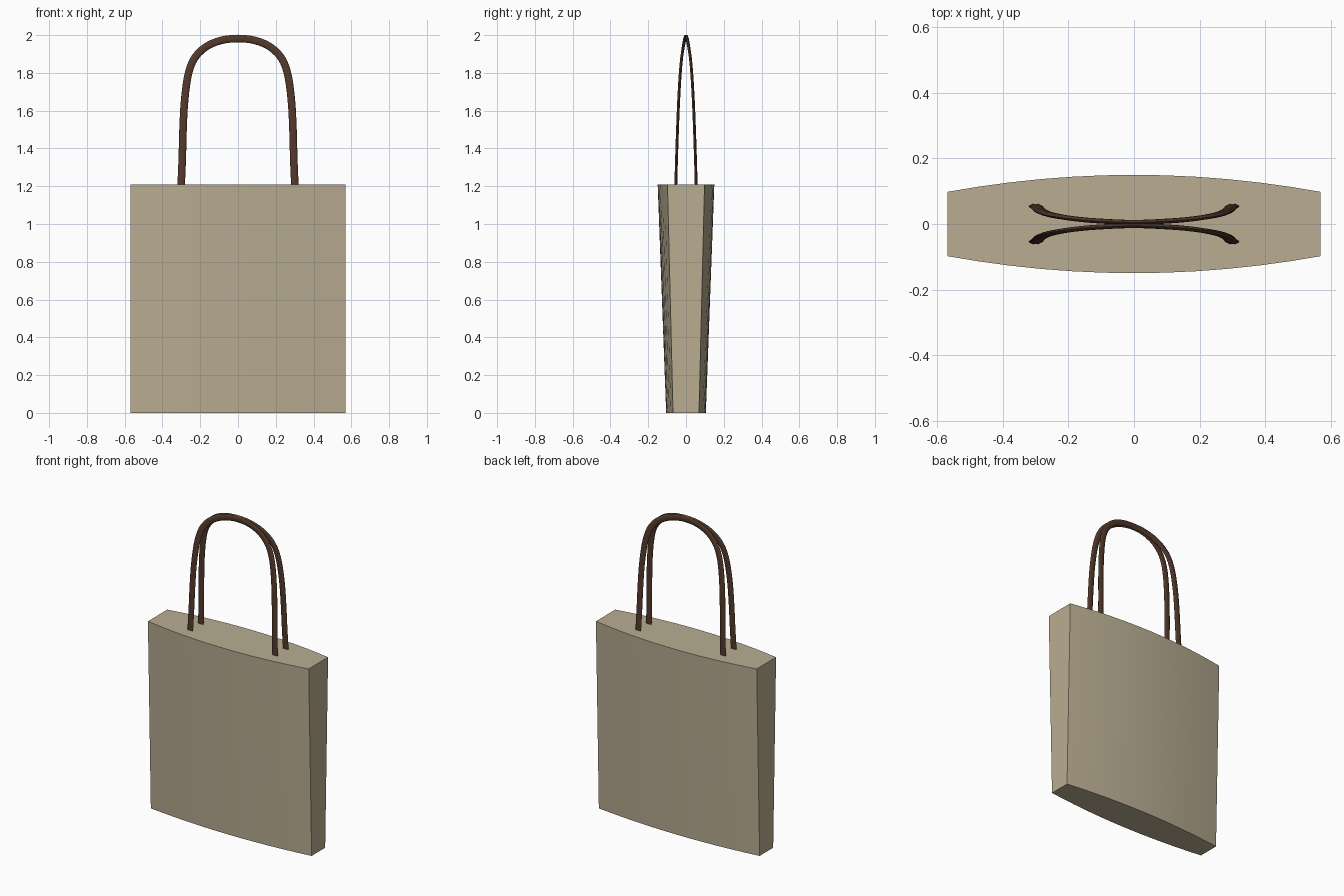
import bpy, bmesh, math
from mathutils import Vector

if "Cube" in bpy.data.objects:
    bpy.data.objects.remove(bpy.data.objects["Cube"])


def finish(name, bm, color, angle):
    bmesh.ops.recalc_face_normals(bm, faces=bm.faces)
    me = bpy.data.meshes.new(name)
    bm.to_mesh(me)
    bm.free()
    ob = bpy.data.objects.new(name, me)
    bpy.context.collection.objects.link(ob)
    mat = bpy.data.materials.new(name + "_material")
    mat.diffuse_color = (*color, 1)
    mat.use_nodes = True
    mat.node_tree.nodes["Principled BSDF"].inputs["Base Color"].default_value = mat.diffuse_color
    me.materials.append(mat)
    bpy.ops.object.select_all(action='DESELECT')
    ob.select_set(True)
    bpy.context.view_layer.objects.active = ob
    bpy.ops.object.shade_smooth_by_angle(angle=math.radians(angle))
    return ob


def bridge(bm, rings):
    for a, b in zip(rings, rings[1:]):
        for i in range(len(a)):
            j = (i + 1) % len(a)
            bm.faces.new((a[i], a[j], b[j], b[i]))
    bm.faces.new(rings[0][::-1])
    bm.faces.new(rings[-1])


# Bag body: bowed front and back, narrower at the bottom
HALF, HEIGHT, N = 0.57, 1.21, 12
xs = [HALF * (2 * i / N - 1) for i in range(N + 1)]
depth = lambda x: 0.15 - 0.052 * (x / HALF) ** 2
outline = [(x, -depth(x)) for x in xs] + [(x, depth(x)) for x in reversed(xs)]
bm = bmesh.new()
bridge(bm, [[bm.verts.new((x, y * s, z)) for x, y in outline]
            for z, s in ((0, 0.7), (HEIGHT, 1.0))])
finish("bag_body", bm, (0.49, 0.42, 0.29), 30)

# Handle path: right half from foot to crown, then mirrored in x
half = [(0.301, -0.054, 1.205), (0.295, -0.050, 1.35), (0.291, -0.045, 1.50),
        (0.283, -0.039, 1.65), (0.264, -0.031, 1.79), (0.229, -0.023, 1.88),
        (0.165, -0.014, 1.941), (0.085, -0.008, 1.973), (0, -0.005, 1.982)]
ctrl = [Vector(p) for p in half + [(-x, y, z) for x, y, z in half[-2::-1]]]


def smooth_path(p, steps):
    p = [2 * p[0] - p[1]] + p + [2 * p[-1] - p[-2]]
    out = []
    for i in range(1, len(p) - 2):
        a, b, c, d = p[i - 1:i + 3]
        for k in range(steps):
            t = k / steps
            out.append(0.5 * (2 * b + (c - a) * t + (2 * a - 5 * b + 4 * c - d) * t * t
                              + (3 * b - a - 3 * c + d) * t ** 3))
    return out + [p[-2]]


# Flattened oval strap swept along the path
path = smooth_path(ctrl, 3)
bm = bmesh.new()
rings = []
for i, p in enumerate(path):
    tan = (path[min(i + 1, len(path) - 1)] - path[max(i - 1, 0)]).normalized()
    wide = tan.cross(Vector((0, 1, 0))).normalized()
    thin = wide.cross(tan).normalized()
    rings.append([bm.verts.new(p + wide * 0.02 * math.cos(a) + thin * 0.0075 * math.sin(a))
                  for a in (2 * math.pi * k / 12 for k in range(12))])
bridge(bm, rings)
handle = finish("handles", bm, (0.085, 0.04, 0.024), 50)

# Back handle
handle.modifiers.new("mirror_back", 'MIRROR').use_axis = (False, True, False)
handle.modifiers["mirror_back"].use_mirror_merge = False
